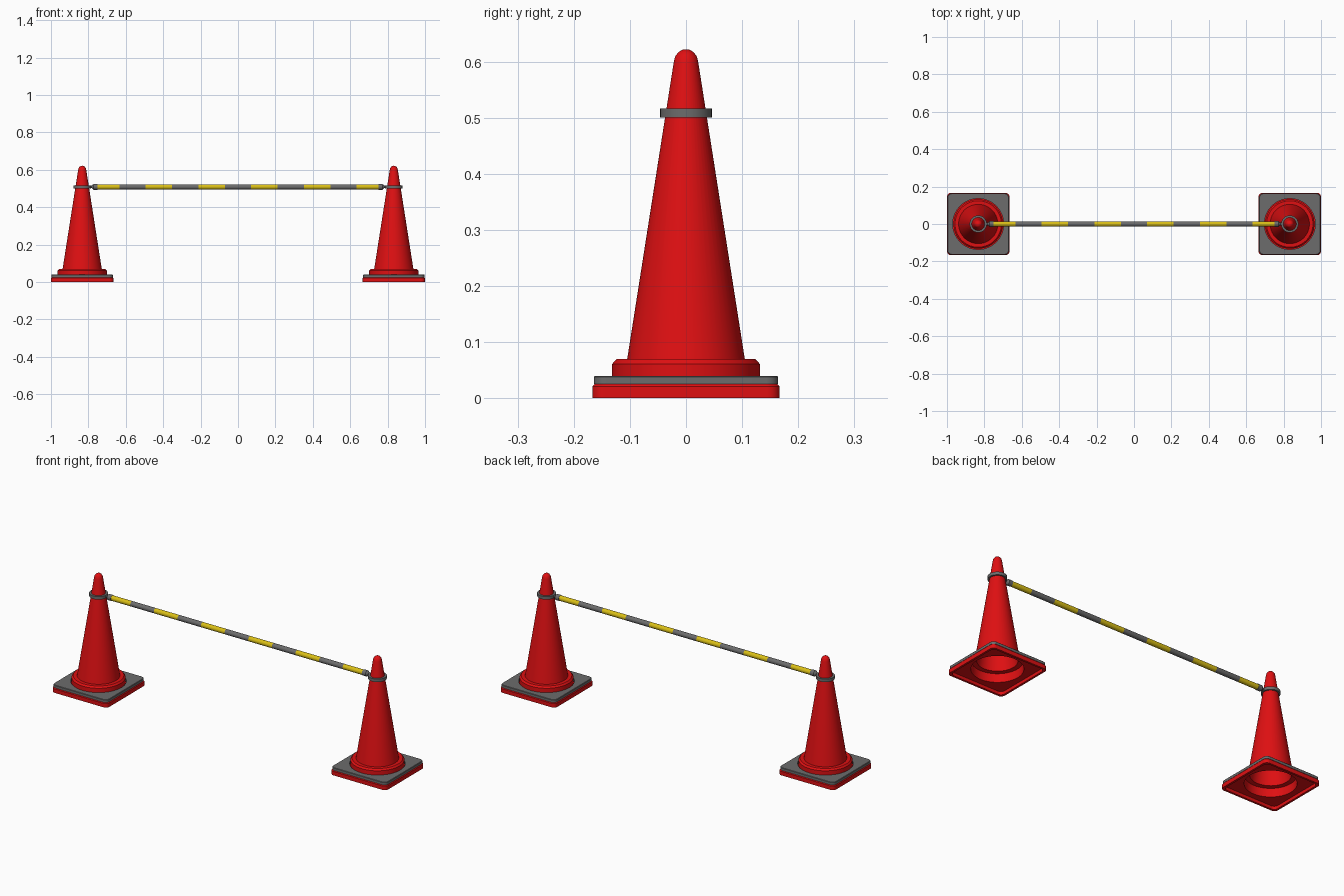
import bpy, bmesh, math
from mathutils import Matrix

if "Cube" in bpy.data.objects:
    bpy.data.objects.remove(bpy.data.objects["Cube"])

STEPS = 12          # points per quarter turn
CONE_X = 0.833      # distance of each cone from the centre
BAR_Z = 0.509
STRIPE = 0.141


def material(name, rgb):
    m = bpy.data.materials.new(name)
    m.diffuse_color = (*rgb, 1)
    m.use_nodes = True
    m.node_tree.nodes["Principled BSDF"].inputs["Base Color"].default_value = m.diffuse_color
    return m


RED = material("cone red", (0.74, 0.005, 0.006))
GREY = material("rubber grey", (0.15, 0.15, 0.15))
YELLOW = material("stripe yellow", (0.70, 0.52, 0.008))


def circle(r, z):
    n = STEPS * 4
    return [(r * math.cos((i + .5) * math.tau / n),
             r * math.sin((i + .5) * math.tau / n), z) for i in range(n)]


def square(half, z, corner=0.022):
    pts = []
    for k in range(4):
        mid = math.radians(45 + 90 * k)
        cx = math.copysign(half - corner, math.cos(mid))
        cy = math.copysign(half - corner, math.sin(mid))
        for i in range(STEPS):
            a = math.radians(90 * k + 90 * i / (STEPS - 1))
            pts.append((cx + corner * math.cos(a), cy + corner * math.sin(a), z))
    return pts


def loft(name, loops, mats, matrix, closed=False, rule=None):
    """Skin a stack of equal loops; closed joins the last loop to the first."""
    bm = bmesh.new()
    rings = [[bm.verts.new(p) for p in loop] for loop in loops]
    n = len(rings[0])
    pairs = list(zip(rings, rings[1:]))
    if closed:
        pairs.append((rings[-1], rings[0]))
    else:
        bm.faces.new(rings[0])
        bm.faces.new(rings[-1])
    for a, b in pairs:
        for i in range(n):
            j = (i + 1) % n
            bm.faces.new((a[i], a[j], b[j], b[i]))
    bmesh.ops.remove_doubles(bm, verts=bm.verts, dist=1e-5)
    bmesh.ops.recalc_face_normals(bm, faces=bm.faces)
    if rule:
        for f in bm.faces:
            f.material_index = rule(f.calc_center_median())
    bm.transform(matrix)
    me = bpy.data.meshes.new(name)
    bm.to_mesh(me)
    bm.free()
    for m in mats:
        me.materials.append(m)
    ob = bpy.data.objects.new(name, me)
    bpy.context.collection.objects.link(ob)
    bpy.ops.object.select_all(action='DESELECT')
    ob.select_set(True)
    bpy.context.view_layer.objects.active = ob
    bpy.ops.object.shade_smooth_by_angle(angle=math.radians(30))
    return ob


# Hollow cone with a tray base: outer skin going up, inner skin coming down
OUTER = [(.132, .025), (.132, .061), (.124, .07), (.105, .07), (.022, .598),
         (.0195, .609), (.0135, .617), (.0065, .621), (0, .622)]
INNER = [(0, .612), (.013, .604), (.016, .59), (.097, .062), (.122, .062), (.124, .017)]
cone_loops = ([square(.167, 0), square(.167, .021), square(.163, .025)]
              + [circle(r, z) for r, z in OUTER + INNER]
              + [square(.156, .017), square(.156, 0)])

# Grey weight plate with a round hole
plate_loops = [square(.164, .025), square(.164, .038), square(.162, .04),
               circle(.136, .04), circle(.136, .025)]

# Collar around the neck of the cone
collar_loops = [circle(.046, .5), circle(.046, .516), circle(.033, .516), circle(.035, .5)]

for side, sx in (("left", -1), ("right", 1)):
    at = Matrix.Translation((sx * CONE_X, 0, 0))
    loft(side + "_cone", cone_loops, [RED], at, closed=True)
    loft(side + "_weight_plate", plate_loops, [GREY], at, closed=True)
    loft(side + "_collar", collar_loops, [GREY], at, closed=True)
    # Tapered bar end that reaches the collar
    turn = Matrix.Translation((0, 0, BAR_Z)) @ Matrix.Rotation(sx * math.pi / 2, 4, 'Y')
    end = [(.0155, .75), (.0155, .772), (.007, .782), (.007, .794)]
    loft(side + "_bar_end", [circle(r, z) for r, z in end], [GREY], turn)

# Striped bar, grey in the middle and yellow at both ends
cuts = [-.752] + [(i - 4.5) * STRIPE for i in range(10)] + [.752]
loft("striped_bar", [circle(.0138, z) for z in cuts], [GREY, YELLOW],
     Matrix.Translation((0, 0, BAR_Z)) @ Matrix.Rotation(math.pi / 2, 4, 'Y'),
     rule=lambda c: int(abs(c.z) / STRIPE + .5) % 2)
